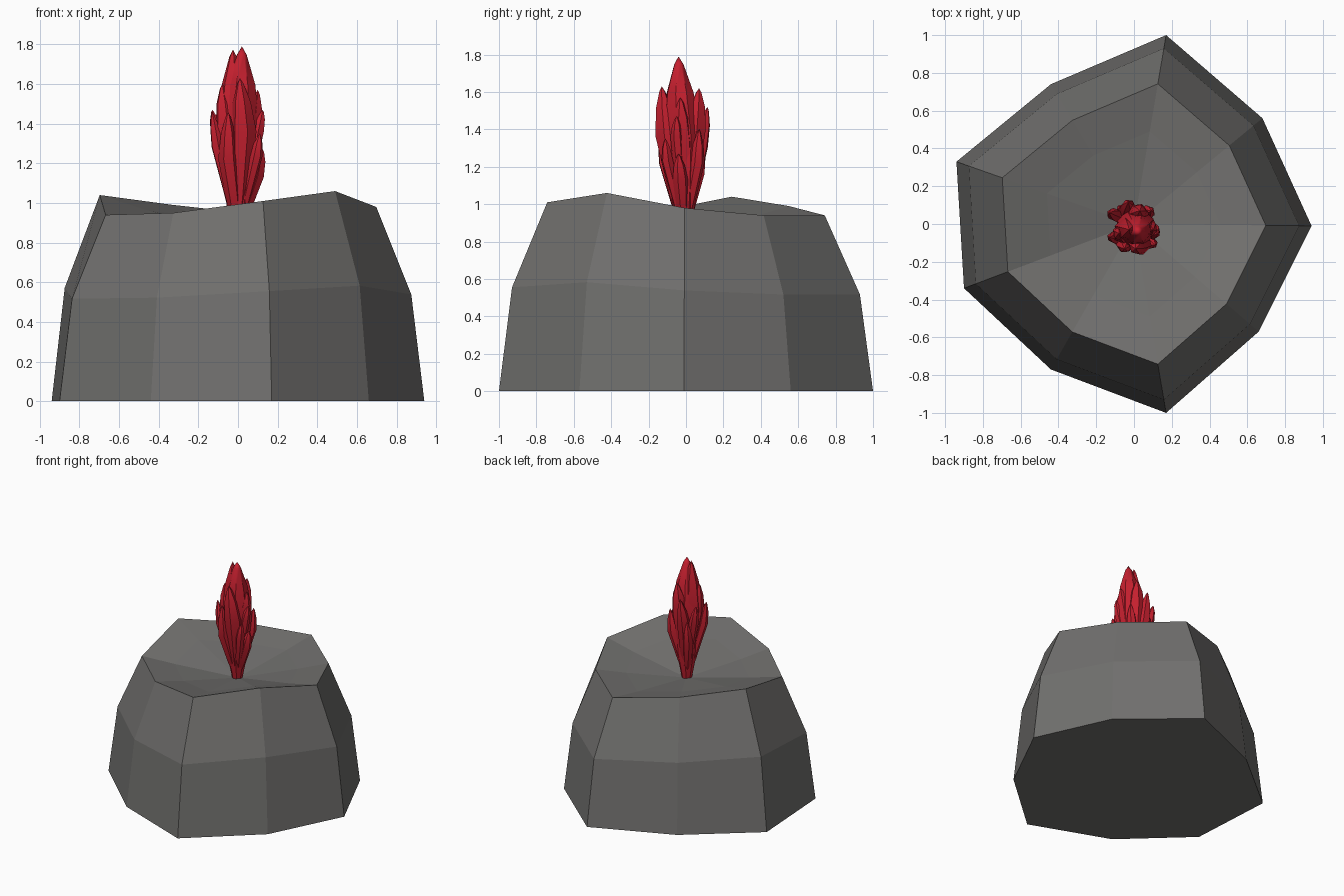
import bpy, bmesh, math
from mathutils import Vector

cube = bpy.data.objects.get("Cube")
if cube:
    bpy.data.objects.remove(cube, do_unlink=True)


def material(name, rgb):
    m = bpy.data.materials.new(name)
    m.use_nodes = True
    m.diffuse_color = (*rgb, 1)
    m.node_tree.nodes["Principled BSDF"].inputs["Base Color"].default_value = (*rgb, 1)
    return m


stone = material("warm grey stone", (0.165, 0.162, 0.156))
red = material("crystal red", (0.56, 0.014, 0.028))


def make_object(name, bm, mat):
    bmesh.ops.recalc_face_normals(bm, faces=bm.faces)
    mesh = bpy.data.meshes.new(name)
    bm.to_mesh(mesh)
    bm.free()
    mesh.materials.append(mat)
    obj = bpy.data.objects.new(name, mesh)
    bpy.context.collection.objects.link(obj)
    return obj


def bridge(bm, a, b):
    n = len(a)
    for i in range(n):
        j = (i + 1) % n
        bm.faces.new((a[i], a[j], b[j], b[i]))


def fan(bm, ring, tip):
    apex = bm.verts.new(tip)
    for i, v in enumerate(ring):
        bm.faces.new((v, ring[(i + 1) % len(ring)], apex))


# Rock: nine-sided outline with an uneven rim and a shallow dished top
outline = [(0.17, 1.0, 0.94), (0.68, 0.56, 0.94), (0.94, -0.01, 0.98),
           (0.66, -0.57, 1.06), (0.17, -1.0, 1.01), (-0.44, -0.77, 0.95),
           (-0.90, -0.34, 0.94), (-0.94, 0.33, 1.04), (-0.44, 0.74, 0.99)]
DISH = 0.85
bm = bmesh.new()


def rock_ring(scale, height):
    return [bm.verts.new((x * scale, y * scale, height(z))) for x, y, z in outline]


rings = [rock_ring(1, lambda z: 0),
         rock_ring(0.93, lambda z: z * 0.55),
         rock_ring(0.742, lambda z: z),
         rock_ring(0.49, lambda z: DISH + (z - DISH) * 0.6)]
bm.faces.new(rings[0])
for low, high in zip(rings, rings[1:]):
    bridge(bm, low, high)
fan(bm, rings[-1], (0, 0, DISH))
make_object("rock", bm, stone)


# Crystal shards: tapered six-sided blades that grow from one root
ROOT = Vector((0, -0.01, 0.85))


def shard(name, tip, belly, width, belly_z, start=ROOT, sides=6):
    """Blade from start, through a wide belly, up to a pointed tip."""
    bm = bmesh.new()
    tip = Vector(tip)
    mid = Vector((*belly, belly_z))
    turn = math.atan2(belly[1], belly[0])
    stops = [(start, 0.35), (start.lerp(mid, 0.4), 0.72), (mid, 1.0),
             (mid.lerp(tip, 0.55), 0.72), (mid.lerp(tip, 0.9), 0.25)]
    loops = []
    for centre, s in stops:
        loops.append([bm.verts.new(centre + Vector((math.cos(a), math.sin(a), 0)) * width * s)
                      for a in (turn + math.tau * i / sides for i in range(sides))])
    bm.faces.new(loops[0])
    for low, high in zip(loops, loops[1:]):
        bridge(bm, low, high)
    fan(bm, loops[-1], tip)
    obj = make_object(name, bm, red)
    bpy.ops.object.select_all(action="DESELECT")
    obj.select_set(True)
    bpy.context.view_layer.objects.active = obj
    bpy.ops.object.shade_smooth_by_angle(angle=math.radians(40))


shard("crystal_core", (0.02, -0.04, 1.79), (0.01, -0.02), 0.105, 1.36, sides=8)
shard("crystal_second_peak", (-0.025, -0.03, 1.775), (-0.03, -0.03), 0.075, 1.4)

# Tall blades wrapped around the core
tall = [((0.01, -0.13, 1.63), (0.03, -0.10), 0.065, 1.36),
        ((0.10, -0.03, 1.57), (0.06, -0.02), 0.060, 1.33),
        ((0.03, 0.07, 1.62), (0.02, 0.05), 0.060, 1.40),
        ((-0.03, 0.115, 1.52), (-0.03, 0.07), 0.050, 1.30),
        ((-0.08, -0.05, 1.60), (-0.06, -0.05), 0.055, 1.38),
        ((-0.05, -0.13, 1.46), (-0.05, -0.10), 0.050, 1.22)]
for i, spec in enumerate(tall):
    shard(f"crystal_tall_blade_{i + 1}", *spec)

# Short blades sprouting lower down
short = [((-0.13, 0.06, 1.47), (-0.105, 0.05), 0.035, 1.34),
         ((-0.13, -0.07, 1.46), (-0.10, -0.07), 0.036, 1.28),
         ((0.125, -0.05, 1.47), (0.10, -0.05), 0.034, 1.36),
         ((0.11, -0.11, 1.35), (0.09, -0.10), 0.033, 1.23),
         ((0.125, -0.04, 1.27), (0.09, -0.03), 0.042, 1.13),
         ((0.09, 0.07, 1.40), (0.07, 0.06), 0.040, 1.22),
         ((-0.07, 0.09, 1.34), (-0.06, 0.06), 0.040, 1.16)]
for i, spec in enumerate(short):
    shard(f"crystal_short_blade_{i + 1}", *spec)
